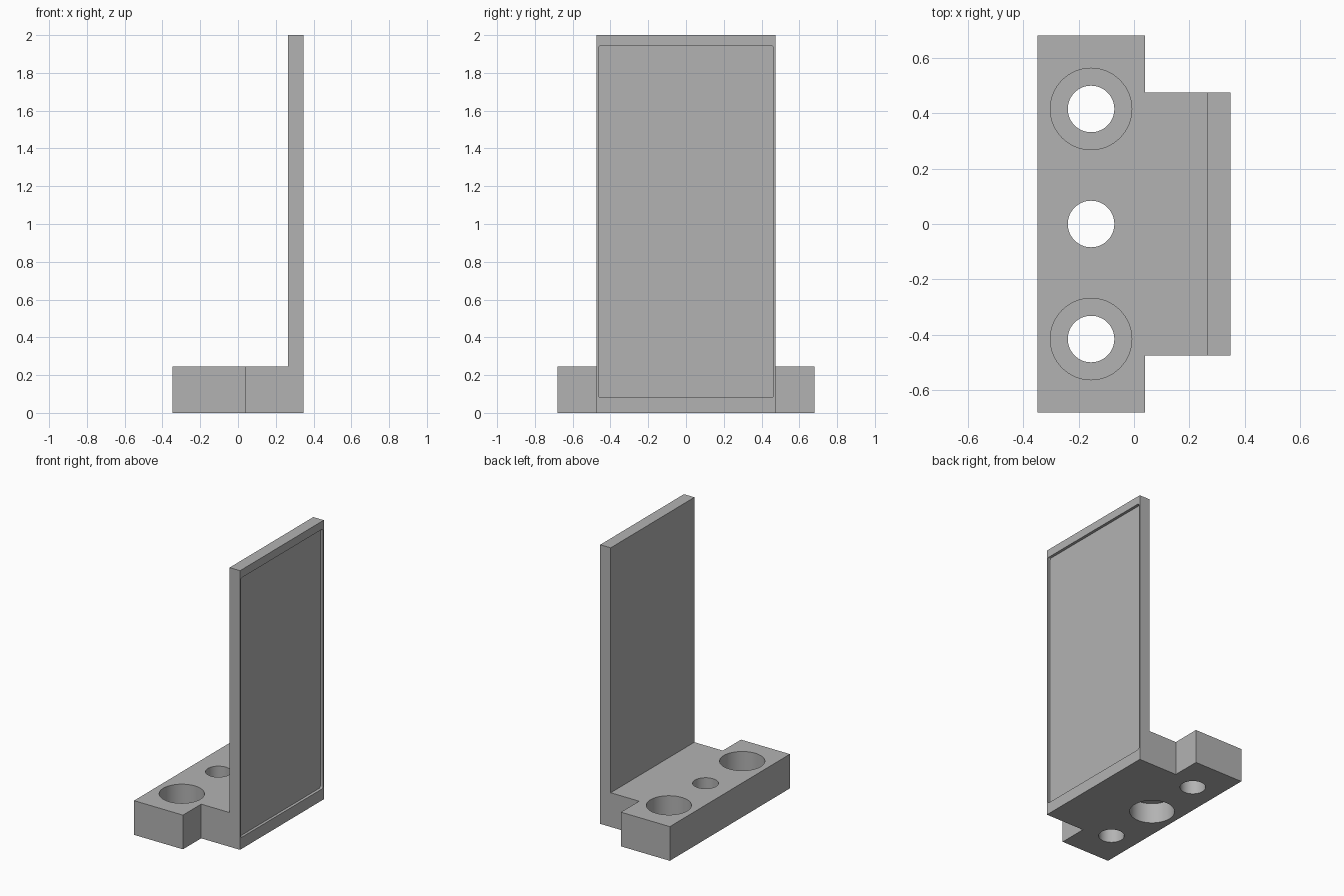
import bpy, bmesh, math
from mathutils import Matrix

cube = bpy.data.objects.get("Cube")
if cube:
    bpy.data.objects.remove(cube, do_unlink=True)

grey = bpy.data.materials.new("plain_grey")
grey.use_nodes = True
colour = (0.45, 0.45, 0.45, 1)
grey.diffuse_color = colour
grey.node_tree.nodes["Principled BSDF"].inputs["Base Color"].default_value = colour

BACK, STEP, WALL, FACE = -0.348, 0.04, 0.265, 0.348   # x stations
WIDE, NARROW = 0.68, 0.474                            # half widths in y
BASE_H, TOP = 0.245, 2.0
HOLE_X, HOLE_Y, HOLE_R, BORE_R, BORE_D = -0.155, 0.415, 0.084, 0.147, 0.145


def make_object(name, bm):
    bmesh.ops.recalc_face_normals(bm, faces=bm.faces)
    mesh = bpy.data.meshes.new(name)
    bm.to_mesh(mesh)
    bm.free()
    mesh.materials.append(grey)
    obj = bpy.data.objects.new(name, mesh)
    bpy.context.collection.objects.link(obj)
    return obj


def extrude_up(bm, faces, height):
    out = bmesh.ops.extrude_face_region(bm, geom=faces)["geom"]
    verts = [g for g in out if isinstance(g, bmesh.types.BMVert)]
    bmesh.ops.translate(bm, verts=verts, vec=(0, 0, height))
    return [g for g in out if isinstance(g, bmesh.types.BMFace)]


def cut(target, cutter):
    cutter.hide_render = True
    mod = target.modifiers.new("cut", 'BOOLEAN')
    mod.operation, mod.solver, mod.object = 'DIFFERENCE', 'EXACT', cutter
    bpy.context.view_layer.objects.active = target
    bpy.ops.object.modifier_apply(modifier=mod.name)
    bpy.data.objects.remove(cutter, do_unlink=True)


def drill(target, y, radius, z0, z1):
    bm = bmesh.new()
    bmesh.ops.create_cone(bm, cap_ends=True, segments=64, radius1=radius, radius2=radius,
                          depth=z1 - z0, matrix=Matrix.Translation((HOLE_X, y, (z0 + z1) / 2)))
    cut(target, make_object("hole_cutter", bm))


# T-shaped foot, with the strip along its front edge raised into the upright plate
bm = bmesh.new()
half = [(BACK, WIDE), (STEP, WIDE), (STEP, NARROW), (WALL, NARROW)]
foot = [bm.verts.new((x, y, 0)) for x, y in half]
foot += [bm.verts.new((x, -y, 0)) for x, y in reversed(half)]
edge = [bm.verts.new((FACE, s * NARROW, 0)) for s in (-1, 1)]
faces = [bm.faces.new(foot), bm.faces.new([foot[3], foot[4]] + edge)]
tops = extrude_up(bm, faces, BASE_H)
strip = max(tops, key=lambda f: f.calc_center_median().x)
extrude_up(bm, [strip], TOP - BASE_H)
# clear leftover internal faces and flat seams
bmesh.ops.recalc_face_normals(bm, faces=bm.faces)
bmesh.ops.dissolve_limit(bm, angle_limit=0.01, verts=bm.verts, edges=bm.edges)
bracket = make_object("mounting_bracket", bm)

# Three through holes; outer two counterbored from above, middle one from below
for y in (-HOLE_Y, 0, HOLE_Y):
    drill(bracket, y, HOLE_R, -0.1, BASE_H + 0.1)
    if y:
        drill(bracket, y, BORE_R, BASE_H - BORE_D, BASE_H + 0.1)
    else:
        drill(bracket, y, BORE_R, -0.1, BORE_D)

# Shallow rounded rectangular recess on the outer face of the plate
bm = bmesh.new()
ry, z0, z1, r, depth = 0.464, 0.082, 1.942, 0.012, 0.02
outline = []
for i, (sy, cz) in enumerate([(1, z1 - r), (-1, z1 - r), (-1, z0 + r), (1, z0 + r)]):
    for k in range(5):
        a = math.pi / 2 * (i + k / 4)
        outline.append(bm.verts.new((FACE - depth, sy * (ry - r) + r * math.cos(a),
                                     cz + r * math.sin(a))))
panel = bm.faces.new(outline)
out = bmesh.ops.extrude_face_region(bm, geom=[panel])["geom"]
bmesh.ops.translate(bm, verts=[g for g in out if isinstance(g, bmesh.types.BMVert)],
                    vec=(0.1, 0, 0))
cut(bracket, make_object("recess_cutter", bm))

# Smooth hole walls, crisp edges
bpy.ops.object.select_all(action='DESELECT')
bracket.select_set(True)
bpy.context.view_layer.objects.active = bracket
bpy.ops.object.shade_smooth_by_angle(angle=math.radians(30))
